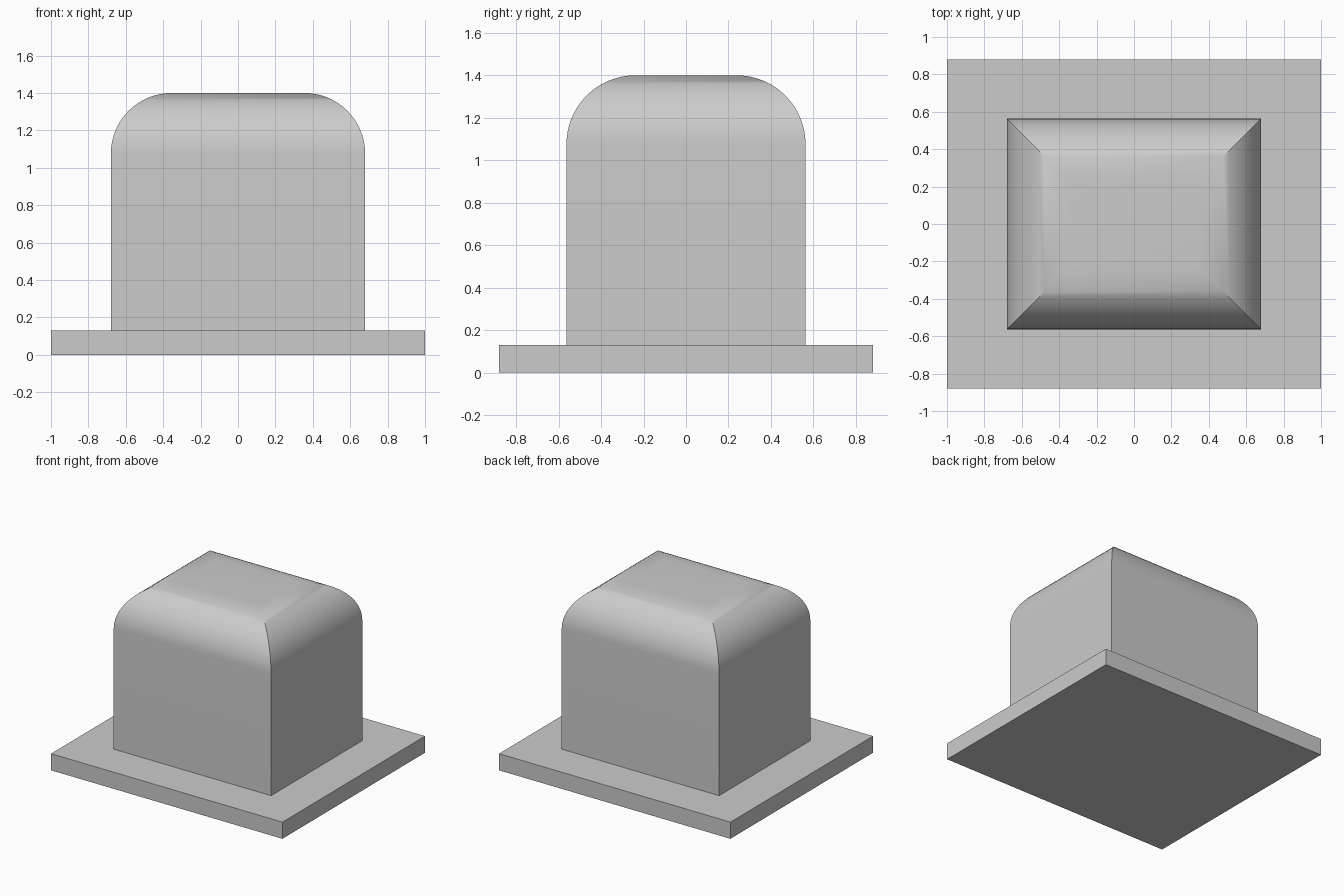
import bpy, bmesh, math

if "Cube" in bpy.data.objects:
    bpy.data.objects.remove(bpy.data.objects["Cube"], do_unlink=True)

grey = bpy.data.materials.new("light_grey")
grey.use_nodes = True
grey.diffuse_color = (0.6, 0.6, 0.6, 1)
grey.node_tree.nodes["Principled BSDF"].inputs["Base Color"].default_value = (0.6, 0.6, 0.6, 1)


def stacked_block(name, rings):
    """Closed solid from rectangular rings (half width, half depth, height)."""
    bm = bmesh.new()
    loops = [[bm.verts.new((sx * w, sy * d, z))
              for sx, sy in ((-1, -1), (1, -1), (1, 1), (-1, 1))]
             for w, d, z in rings]
    bm.faces.new(loops[0][::-1])
    bm.faces.new(loops[-1])
    for low, high in zip(loops, loops[1:]):
        for i in range(4):
            j = (i + 1) % 4
            bm.faces.new((low[i], low[j], high[j], high[i]))
    mesh = bpy.data.meshes.new(name)
    bm.to_mesh(mesh)
    bm.free()
    mesh.materials.append(grey)
    obj = bpy.data.objects.new(name, mesh)
    bpy.context.collection.objects.link(obj)
    return obj


# Flat base plate
PLATE_TOP = 0.13
stacked_block("base_plate", [(1, 0.88, 0), (1, 0.88, PLATE_TOP)])

# Upright block whose top edges roll over, meeting in mitred corners
W, D, TOP, R, STEPS = 0.68, 0.563, 1.4, 0.325, 16
rings = [(W, D, PLATE_TOP)]
for k in range(STEPS + 1):
    t = math.pi / 2 * k / STEPS
    inset = R * (1 - math.cos(t))
    rings.append((W - inset, D - inset, TOP - R + R * math.sin(t)))
body = stacked_block("rounded_block", rings)

# Smooth the rolled edges, keep the corners crisp
bpy.ops.object.select_all(action='DESELECT')
body.select_set(True)
bpy.context.view_layer.objects.active = body
bpy.ops.object.shade_smooth_by_angle(angle=math.radians(30))
